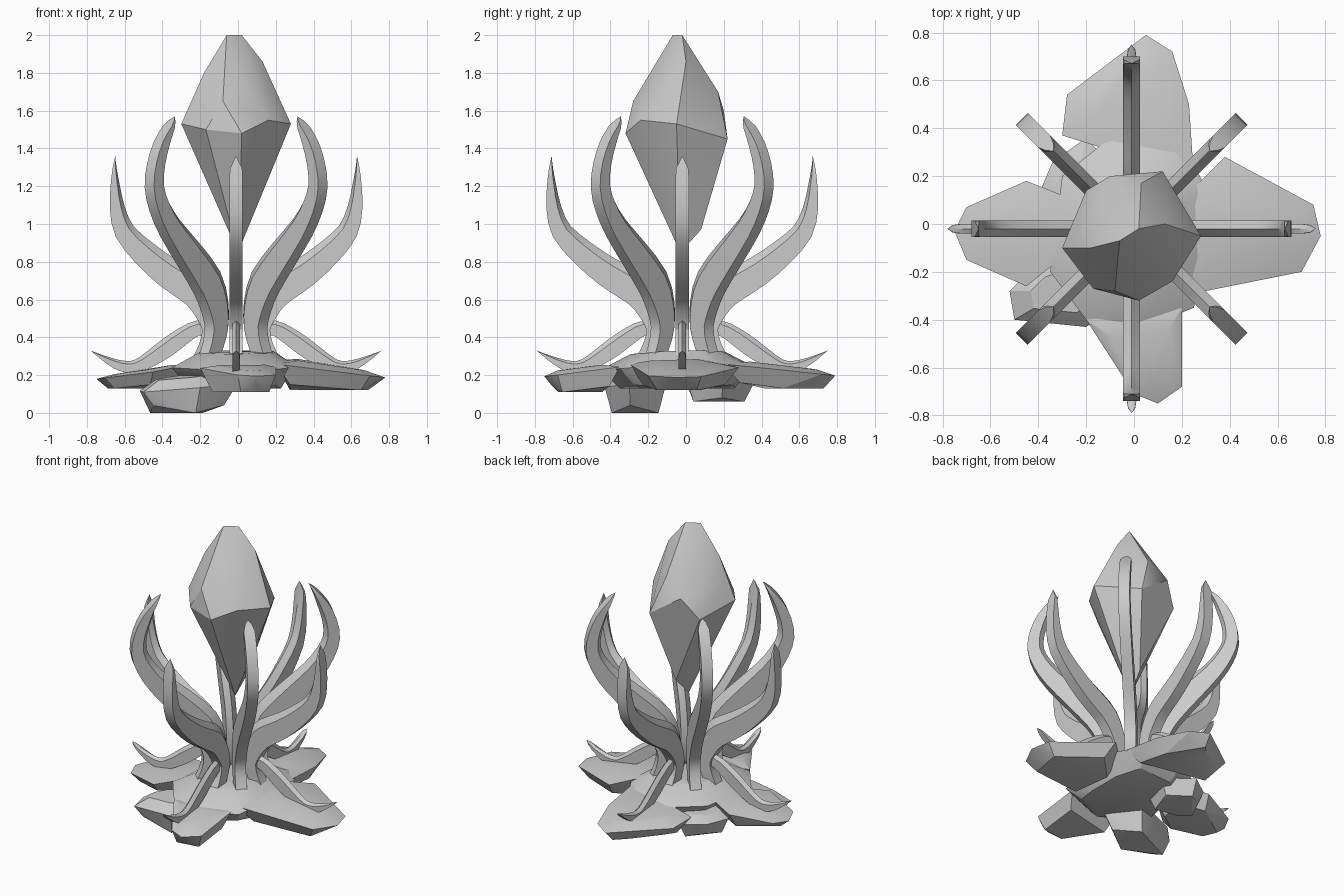
import bpy, bmesh, math
from mathutils import Vector

cube = bpy.data.objects.get("Cube")
if cube:
    bpy.data.objects.remove(cube)

GREY = (.6, .6, .6, 1)
stone = bpy.data.materials.new("pale_grey_stone")
stone.use_nodes = True
stone.diffuse_color = GREY
stone.node_tree.nodes["Principled BSDF"].inputs["Base Color"].default_value = GREY

# Axis shared by all the blades
AXIS = Vector((-.01, -.02, 0))


def finish(name, bm, degrees):
    """Turn a bmesh into a stone object with sharp facet edges."""
    bmesh.ops.recalc_face_normals(bm, faces=bm.faces)
    mesh = bpy.data.meshes.new(name)
    bm.to_mesh(mesh)
    bm.free()
    mesh.materials.append(stone)
    obj = bpy.data.objects.new(name, mesh)
    bpy.context.collection.objects.link(obj)
    bpy.ops.object.select_all(action='DESELECT')
    obj.select_set(True)
    bpy.context.view_layer.objects.active = obj
    bpy.ops.object.shade_smooth_by_angle(angle=math.radians(degrees))


def faceted_hull(name, points):
    """Wrap a faceted stone around a few corner points."""
    bm = bmesh.new()
    for point in points:
        bm.verts.new(point)
    result = bmesh.ops.convex_hull(bm, input=bm.verts)
    inside = [v for v in result["geom_interior"] if isinstance(v, bmesh.types.BMVert)]
    bmesh.ops.delete(bm, geom=inside, context='VERTS')
    finish(name, bm, 25)


def rock(name, outline, rim, slope, crown, keel, ragged):
    """Flat rock: a rim falling outward, a raised crown and an uneven keel."""
    corners = [Vector(c).to_3d() for c in outline]
    middle = sum(corners, Vector()) / len(corners)
    points = []
    for i, corner in enumerate(corners):
        top = corner.lerp(middle, .4)
        bottom = corner.lerp(middle, .25)
        corner_z = rim - slope * corner.length
        top_z = rim - slope * top.length + crown
        points.append((corner.x, corner.y, corner_z))
        points.append((top.x, top.y, top_z))
        points.append((bottom.x, bottom.y, keel + ragged * (i % 2)))
    faceted_hull(name, points)


def smooth_path(points):
    """Double the points by adding a spline midpoint in every gap."""
    padded = [points[0]] + points + [points[-1]]
    path = []
    for before, start, end, after in zip(padded, padded[1:], padded[2:], padded[3:]):
        path.append(start)
        path.append((9 * (start + end) - before - after) / 16)
    path.append(points[-1])
    return path


def blade(name, controls, width, angle, reach):
    """Radial blade, flat outside and ridged inside, narrowing to a point."""
    bm = bmesh.new()
    outward = Vector((math.cos(angle), math.sin(angle), 0))
    sideways = Vector((-outward.y, outward.x, 0))
    up = Vector((0, 0, 1))
    path = smooth_path(smooth_path([Vector(c) for c in controls]))
    last = len(path) - 1
    rings = []
    for i, station in enumerate(path):
        radius, height, thickness = station
        along = path[min(i + 1, last)] - path[max(i - 1, 0)]
        tangent = Vector((along.x, along.y)).normalized()
        inward = up * tangent.x - outward * tangent.y
        centre = AXIS + outward * radius * reach + up * height
        half = min(width, thickness * 3) / 2
        section = ((-1, -.5), (1, -.5), (1, .25), (0, .5), (-1, .25))
        rings.append([bm.verts.new(centre + sideways * half * across
                                   + inward * thickness * depth)
                      for across, depth in section])
    for lower, upper in zip(rings, rings[1:]):
        for i in range(len(lower)):
            bm.faces.new((lower[i - 1], lower[i], upper[i], upper[i - 1]))
    bm.faces.new(rings[0])
    bmesh.ops.remove_doubles(bm, verts=bm.verts, dist=.0001)
    finish(name, bm, 25)


# Blade centre lines: radius, height, thickness
wide = [(.18, .28, .1), (.12, .44, .12), (.2, .63, .17), (.37, .75, .16),
        (.59, .96, .11), (.64, 1.2, .05), (.64, 1.36, 0)]
tall = [(.2, .28, .1), (.13, .45, .14), (.2, .69, .2), (.48, .98, .14),
        (.6, 1.2, .1), (.55, 1.42, .07), (.46, 1.57, 0)]
low = [(.08, .4, .08), (.2, .45, .08), (.36, .35, .1), (.52, .25, .07),
       (.64, .26, .05), (.77, .33, 0)]

# Four wide blades, four tall diagonal blades and four low tendrils
for i, side in enumerate(("left", "back", "right", "front")):
    angle = i * math.pi / 2
    reach = 1.08 if side in ("back", "front") else 1
    blade(side + "_wide_blade", wide, .07, angle, reach)
    blade(side + "_diagonal_blade", tall, .07, angle + math.pi / 4, 1)
    blade(side + "_low_tendril", low, .04, angle, 1)

# Crystal bud held between the blades
faceted_hull("crystal_bud", [
    (-.06, -.07, 2), (.02, -.02, 2),
    (.13, 0, 1.86), (-.18, -.1, 1.8), (0, -.19, 1.77),
    (-.24, -.05, 1.64), (-.08, -.28, 1.65), (.03, .17, 1.7), (-.1, .2, 1.6),
    (-.17, -.27, 1.5), (.16, -.24, 1.55), (.02, -.32, 1.48),
    (.28, -.05, 1.53), (-.3, -.1, 1.53), (.12, .22, 1.45), (-.2, .14, 1.46),
    (0, -.03, .85), (.02, .08, .97)])

# Rocky base: a centre rock, four spreading slabs and two lower stones
rock("centre_rock", [
    (.3, -.15), (.25, -.35), (0, -.45), (-.2, -.4), (-.35, -.2),
    (-.3, .2), (-.1, .36), (.2, .35), (.3, .15)],
    rim=.32, slope=.2, crown=.05, keel=.13, ragged=.02)
rock("left_slab", [
    (.2, .1), (.38, .28), (.75, .08), (.78, -.05), (.7, -.2), (.2, -.3)],
    rim=.32, slope=.17, crown=.02, keel=.12, ragged=.03)
rock("right_slab", [
    (-.75, -.03), (-.7, .07), (-.45, .18), (-.25, .1), (-.25, -.1),
    (-.45, -.26), (-.7, -.15)],
    rim=.3, slope=.16, crown=.01, keel=.13, ragged=.02)
rock("back_slab", [
    (.05, .79), (.16, .72), (.23, .5), (.25, .2), (-.3, .37), (-.28, .54),
    (-.05, .69)],
    rim=.3, slope=.13, crown=.02, keel=.13, ragged=.03)
rock("front_slab", [
    (-.2, -.4), (.2, -.35), (.2, -.68), (.1, -.75), (0, -.71)],
    rim=.3, slope=.14, crown=.02, keel=.11, ragged=.03)
rock("lower_front_stone", [
    (-.2, -.43), (-.5, -.4), (-.52, -.28), (-.42, -.18), (-.15, -.1), (0, -.3)],
    rim=.2, slope=.14, crown=.05, keel=0, ragged=.04)
rock("lower_back_stone", [
    (-.4, .12), (-.34, .26), (-.2, .36), (-.05, .2), (-.1, 0), (-.35, 0)],
    rim=.2, slope=.1, crown=.03, keel=.06, ragged=.02)
